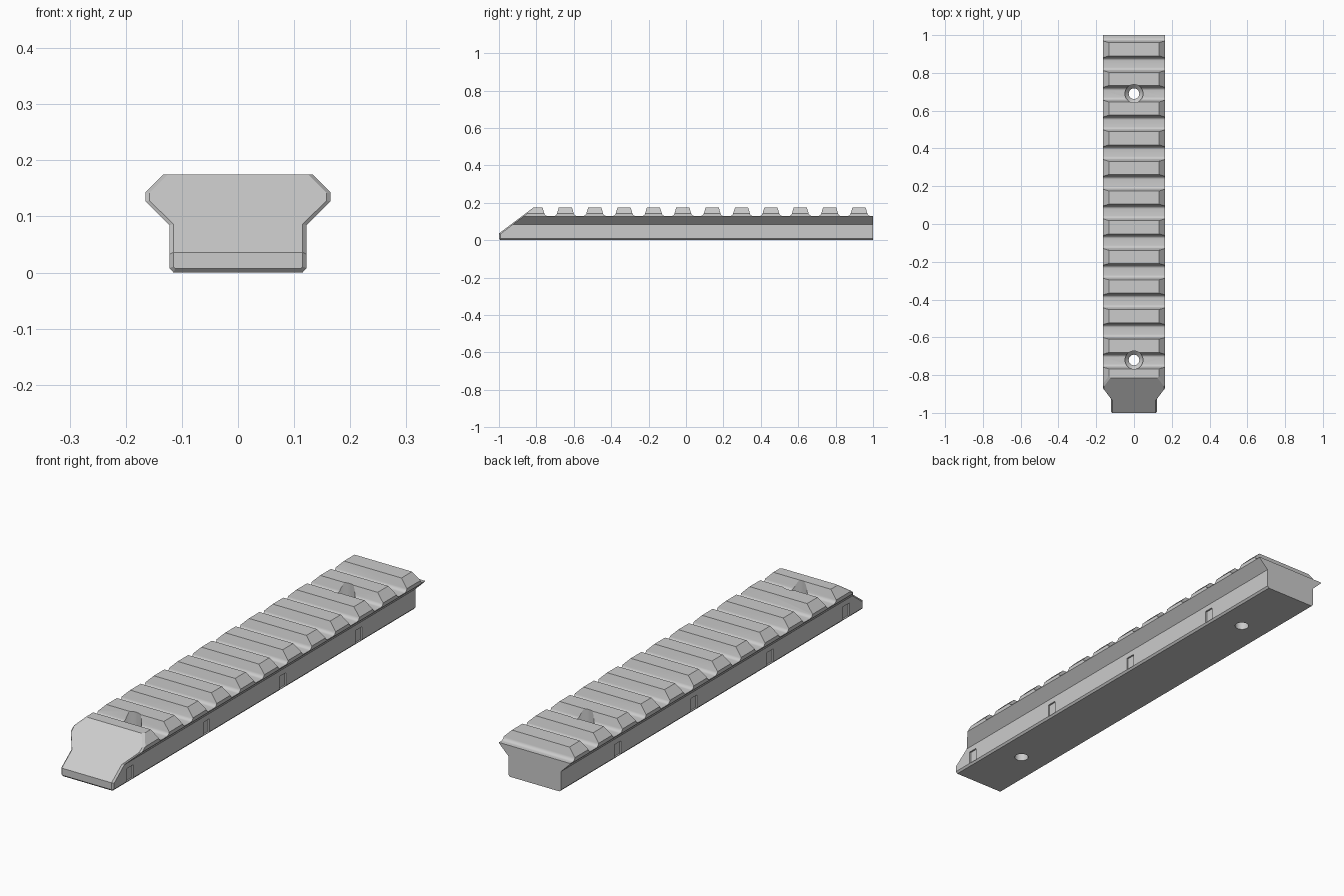
import bpy
import bmesh
import math
from mathutils import Vector

default = bpy.data.objects.get("Cube")
if default:
    bpy.data.objects.remove(default, do_unlink=True)

GREY = (0.6, 0.6, 0.6, 1)
metal = bpy.data.materials.new("grey metal")
metal.use_nodes = True
metal.diffuse_color = GREY
metal.node_tree.nodes["Principled BSDF"].inputs["Base Color"].default_value = GREY

PITCH = 0.157
SLOPE_START = Vector((0, -1, 0.036))
SLOPE_END = Vector((0, -0.815, 0.175))


def make_object(name, bm):
    bmesh.ops.recalc_face_normals(bm, faces=bm.faces)
    mesh = bpy.data.meshes.new(name)
    bm.to_mesh(mesh)
    bm.free()
    mesh.materials.append(metal)
    obj = bpy.data.objects.new(name, mesh)
    bpy.context.collection.objects.link(obj)
    return obj


def prism(bm, points, offset):
    """Extrude a closed outline along an offset."""
    face = bm.faces.new([bm.verts.new(p) for p in points])
    grown = bmesh.ops.extrude_face_region(bm, geom=[face], use_keep_orig=True)
    verts = [v for v in grown["geom"] if isinstance(v, bmesh.types.BMVert)]
    bmesh.ops.translate(bm, verts=verts, vec=offset)


def lathe(bm, profile, y, sides=32):
    """Closed solid of revolution about a vertical axis."""
    rings = []
    for r, z in profile:
        rings.append([bm.verts.new((r * math.cos(a), y + r * math.sin(a), z))
                      for a in (math.tau * i / sides for i in range(sides))])
    for low, high in zip(rings, rings[1:]):
        for i in range(sides):
            j = (i + 1) % sides
            bm.faces.new((low[i], low[j], high[j], high[i]))
    bm.faces.new(rings[0][::-1])
    bm.faces.new(rings[-1])


# Rail body: mirrored dovetail section, cut by the sloping nose
half = [(0.115, 0), (0.122, 0.008), (0.122, 0.085),
        (0.165, 0.127), (0.165, 0.143), (0.133, 0.175)]
section = half + [(-x, z) for x, z in reversed(half)]
bm = bmesh.new()
prism(bm, [(x, -1, z) for x, z in section], (0, 2, 0))
along = SLOPE_END - SLOPE_START
normal = Vector((0, -along.z, along.y)).normalized()
bmesh.ops.bisect_plane(bm, geom=bm.verts[:] + bm.edges[:] + bm.faces[:],
                       plane_co=SLOPE_START, plane_no=normal, clear_outer=True)
bmesh.ops.holes_fill(bm, edges=[e for e in bm.edges if e.is_boundary])
bmesh.ops.recalc_face_normals(bm, faces=bm.faces)

# Small chamfer around the nose, leaving its top and its crease sharp
nose = [f for f in bm.faces if f.normal.y < -0.3]
rim = [e for e in bm.edges
       if sum(f in nose for f in e.link_faces) == 1
       and all(f.normal.z < 0.95 for f in e.link_faces)]
bmesh.ops.bevel(bm, geom=rim, offset=0.007, segments=1, affect='EDGES')
rail = make_object("rail", bm)

# Cross slots with flared walls and rounded floor corners
fillet = [(0.018 + 0.016 * math.sin(a), 0.146 - 0.016 * math.cos(a))
          for a in (math.radians(14 * i) for i in range(6))]
side = fillet + [(0.0435, 0.175), (0.0435, 0.22)]
outline = [(-y, z) for y, z in reversed(side)] + side
bm = bmesh.new()
for k in range(12):
    centre = 1.0035 - PITCH * k
    prism(bm, [(-0.3, centre + y, z) for y, z in outline], (0.6, 0, 0))
slots = make_object("slot_cutter", bm)

# Shallow notches low on both sides
bm = bmesh.new()
for k in range(4):
    y = -0.885 + 0.503 * k
    for s in (-1, 1):
        prism(bm, [(s * 0.115, y - 0.021, 0.008), (s * 0.115, y + 0.021, 0.008),
                   (s * 0.115, y + 0.021, 0.062), (s * 0.115, y - 0.021, 0.062)],
              (s * 0.03, 0, 0))
notches = make_object("notch_cutter", bm)

# Countersunk screw holes
bm = bmesh.new()
for y in (0.69, -0.72):
    lathe(bm, [(0.028, -0.05), (0.028, 0.1), (0.048, 0.12), (0.048, 0.25)], y)
holes = make_object("hole_cutter", bm)

bpy.context.view_layer.objects.active = rail
for cutter in (slots, notches, holes):
    cutter.hide_render = True
    cut = rail.modifiers.new(cutter.name, 'BOOLEAN')
    cut.operation = 'DIFFERENCE'
    cut.solver = 'EXACT'
    cut.object = cutter
    bpy.ops.object.modifier_apply(modifier=cut.name)
    bpy.data.objects.remove(cutter, do_unlink=True)

bpy.ops.object.select_all(action='DESELECT')
rail.select_set(True)
bpy.ops.object.shade_smooth_by_angle(angle=math.radians(20))
